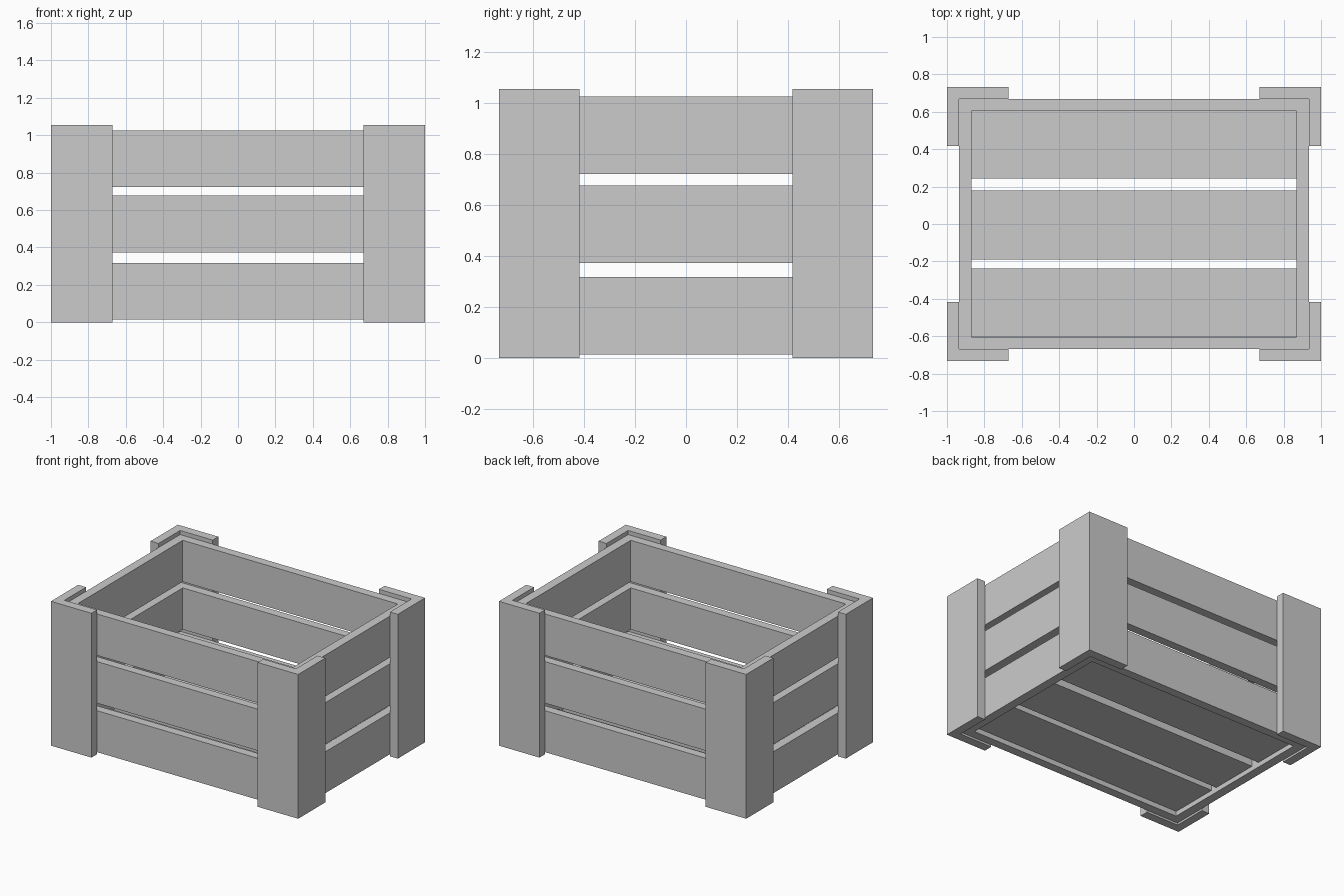
import bpy, bmesh

if "Cube" in bpy.data.objects:
    bpy.data.objects.remove(bpy.data.objects["Cube"])

POST_H = 1.055
OX, OY = 1.0, 0.733      # outer post faces
SX, SY = 0.936, 0.668    # outer slat faces
IX, IY = 0.87, 0.604     # inner slat faces


def prism(name, outline, z0, z1):
    """Extrude a flat xy outline from z0 to z1."""
    bm = bmesh.new()
    face = bm.faces.new([bm.verts.new((x, y, z0)) for x, y in outline])
    ext = bmesh.ops.extrude_face_region(bm, geom=[face])
    top = [v for v in ext["geom"] if isinstance(v, bmesh.types.BMVert)]
    bmesh.ops.translate(bm, verts=top, vec=(0, 0, z1 - z0))
    bmesh.ops.recalc_face_normals(bm, faces=bm.faces)
    mesh = bpy.data.meshes.new(name)
    bm.to_mesh(mesh)
    bm.free()
    obj = bpy.data.objects.new(name, mesh)
    bpy.context.collection.objects.link(obj)
    return obj


# L-shaped corner posts
corner = [(OX, OY), (0.672, OY), (0.672, SY), (SX, SY), (SX, 0.418), (OX, 0.418)]
for sx, side in ((-1, "left"), (1, "right")):
    for sy, end in ((-1, "front"), (1, "back")):
        prism(f"{end}_{side}_corner_post", [(x * sx, y * sy) for x, y in corner], 0, POST_H)

# Wall slats with mitred ends, three rows on each side
long_slat = [(-SX, SY), (SX, SY), (IX, IY), (-IX, IY)]
short_slat = [(SX, -SY), (SX, SY), (IX, IY), (IX, -IY)]
rows = [(0.015, 0.318), (0.373, 0.677), (0.722, 1.025)]
for row, (z0, z1) in enumerate(rows, 1):
    for s, end, side in ((-1, "front", "left"), (1, "back", "right")):
        prism(f"{end}_slat_{row}", [(x, y * s) for x, y in long_slat], z0, z1)
        prism(f"{side}_slat_{row}", [(x * s, y) for x, y in short_slat], z0, z1)

# Floor boards, slightly recessed above the lower rim
for i, (y0, y1) in enumerate([(-0.602, -0.238), (-0.19, 0.178), (0.243, 0.604)], 1):
    prism(f"floor_board_{i}", [(-IX, y0), (IX, y0), (IX, y1), (-IX, y1)], 0.05, 0.115)
